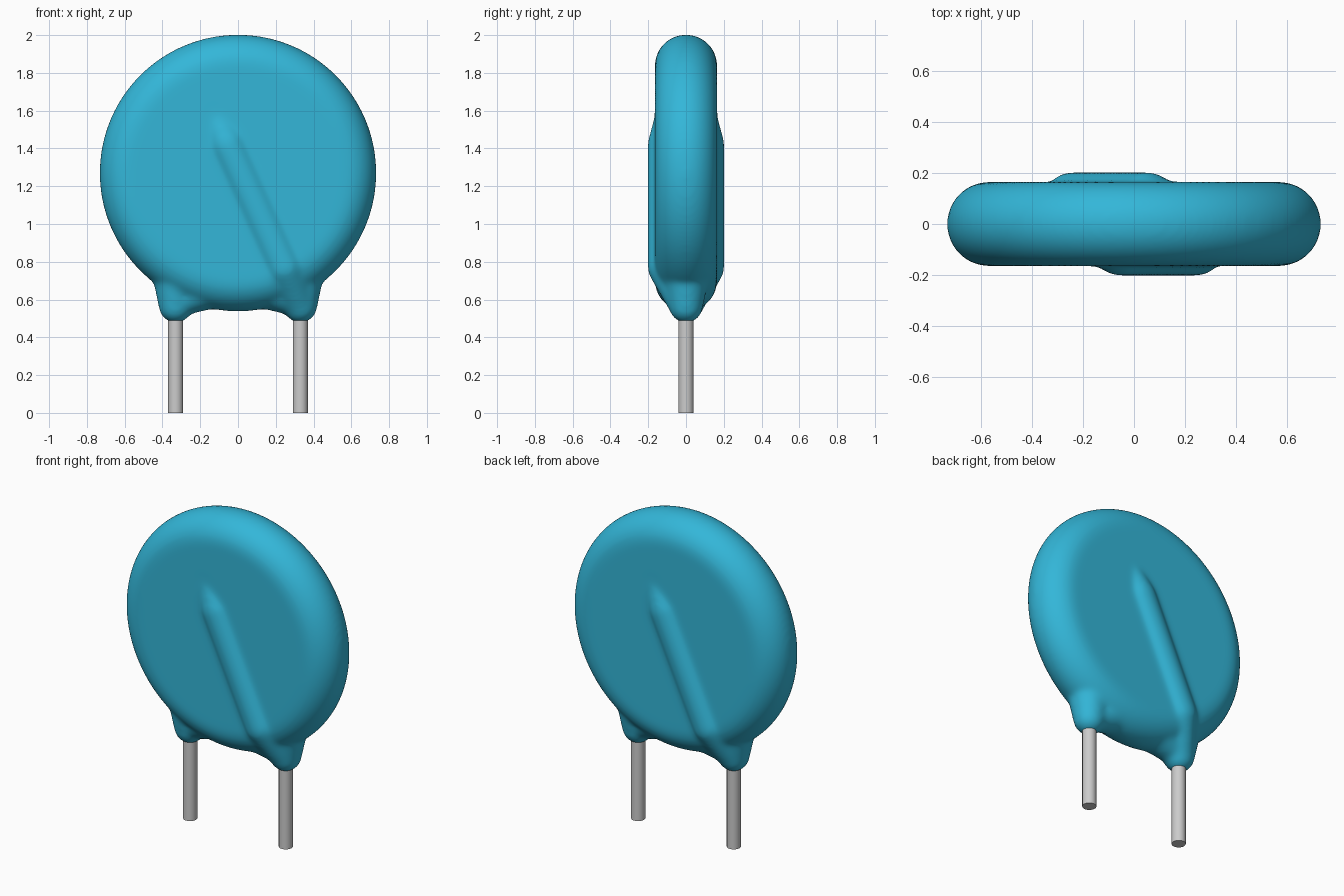
import bpy, bmesh, math

cube = bpy.data.objects.get("Cube")
if cube:
    bpy.data.objects.remove(cube, do_unlink=True)


def material(name, color, rough):
    m = bpy.data.materials.new(name)
    m.use_nodes = True
    m.diffuse_color = (*color, 1)
    bsdf = m.node_tree.nodes["Principled BSDF"]
    bsdf.inputs["Base Color"].default_value = (*color, 1)
    bsdf.inputs["Roughness"].default_value = rough
    return m


BLUE = material("blue coating", (0.033, 0.47, 0.69), 0.5)
GREY = material("grey metal", (0.6, 0.6, 0.6), 0.4)

CENTRE_Z, RADIUS, HALF = 1.27, 0.733, 0.165
LEAD_X, LEAD_R = 0.33, 0.04


def make_object(name, bm, mat):
    mesh = bpy.data.meshes.new(name)
    bm.to_mesh(mesh)
    bm.free()
    mesh.materials.append(mat)
    ob = bpy.data.objects.new(name, mesh)
    bpy.context.collection.objects.link(ob)
    return ob


def add_disc(bm):
    """Rounded disc: half-round rim profile spun about the y axis."""
    flat = RADIUS - HALF
    pts = [(0, -HALF)]
    for i in range(25):
        a = math.radians(-90 + 180 * i / 24)
        pts.append((flat + HALF * math.cos(a), HALF * math.sin(a)))
    pts.append((0, HALF))
    verts = [bm.verts.new((r, y, CENTRE_Z)) for r, y in pts]
    edges = [bm.edges.new(p) for p in zip(verts, verts[1:])]
    bmesh.ops.spin(bm, geom=verts + edges, cent=(0, 0, CENTRE_Z), axis=(0, 1, 0),
                   angle=math.tau, steps=128)
    bmesh.ops.remove_doubles(bm, verts=bm.verts[:], dist=1e-4)


def add_capsule(bm, a, b, side, count=400):
    """Hull of two balls given as (x, y, z, r); side -1 turns it half a turn about z."""
    verts = []
    for x, y, z, r in (a, b):
        for i in range(count):
            # Evenly spread points on a ball, along a spiral
            h = 1 - (2 * i + 1) / count
            ring = r * math.sqrt(1 - h * h)
            turn = i * math.pi * (3 - math.sqrt(5))
            verts.append(bm.verts.new((side * x + ring * math.cos(turn),
                                       side * y + ring * math.sin(turn), z + r * h)))
    bmesh.ops.convex_hull(bm, input=verts)
    loose = [v for v in bm.verts if not v.link_faces]
    bmesh.ops.delete(bm, geom=loose, context="VERTS")


# Coated body: disc, ridges over the buried wires, and lead collars
bm = bmesh.new()
add_disc(bm)
ridge = [(-0.125, -0.075, 1.585, 0.085), (-0.055, -0.1, 1.42, 0.104),
         (0.245, -0.1, 0.77, 0.104), (LEAD_X, 0, 0.565, 0.088)]
collar = [(LEAD_X, 0, 0.565, 0.09), (LEAD_X, 0, 0.70, 0.117)]
web = [(LEAD_X, 0, 0.58, 0.075), (0.15, 0, 0.68, 0.13)]
for side in (1, -1):
    for path in (ridge, collar, web):
        for a, b in zip(path, path[1:]):
            add_capsule(bm, a, b, side)
bmesh.ops.recalc_face_normals(bm, faces=bm.faces[:])
body = make_object("coated_body", bm, BLUE)

# Fuse the shapes and blend their joints
remesh = body.modifiers.new("fuse", "REMESH")
remesh.mode = "VOXEL"
remesh.voxel_size = 0.012
remesh.use_smooth_shade = True
blend = body.modifiers.new("blend", "SMOOTH")
blend.factor = 0.5
blend.iterations = 25

# Wire leads
for name, x in (("left_lead", LEAD_X), ("right_lead", -LEAD_X)):
    bm = bmesh.new()
    bmesh.ops.create_cone(bm, cap_ends=True, segments=32, radius1=LEAD_R,
                          radius2=LEAD_R, depth=0.56)
    bmesh.ops.translate(bm, verts=bm.verts[:], vec=(x, 0, 0.28))
    for f in bm.faces:
        f.smooth = len(f.verts) == 4
    for e in bm.edges:
        e.smooth = all(len(f.verts) == 4 for f in e.link_faces)
    make_object(name, bm, GREY)
